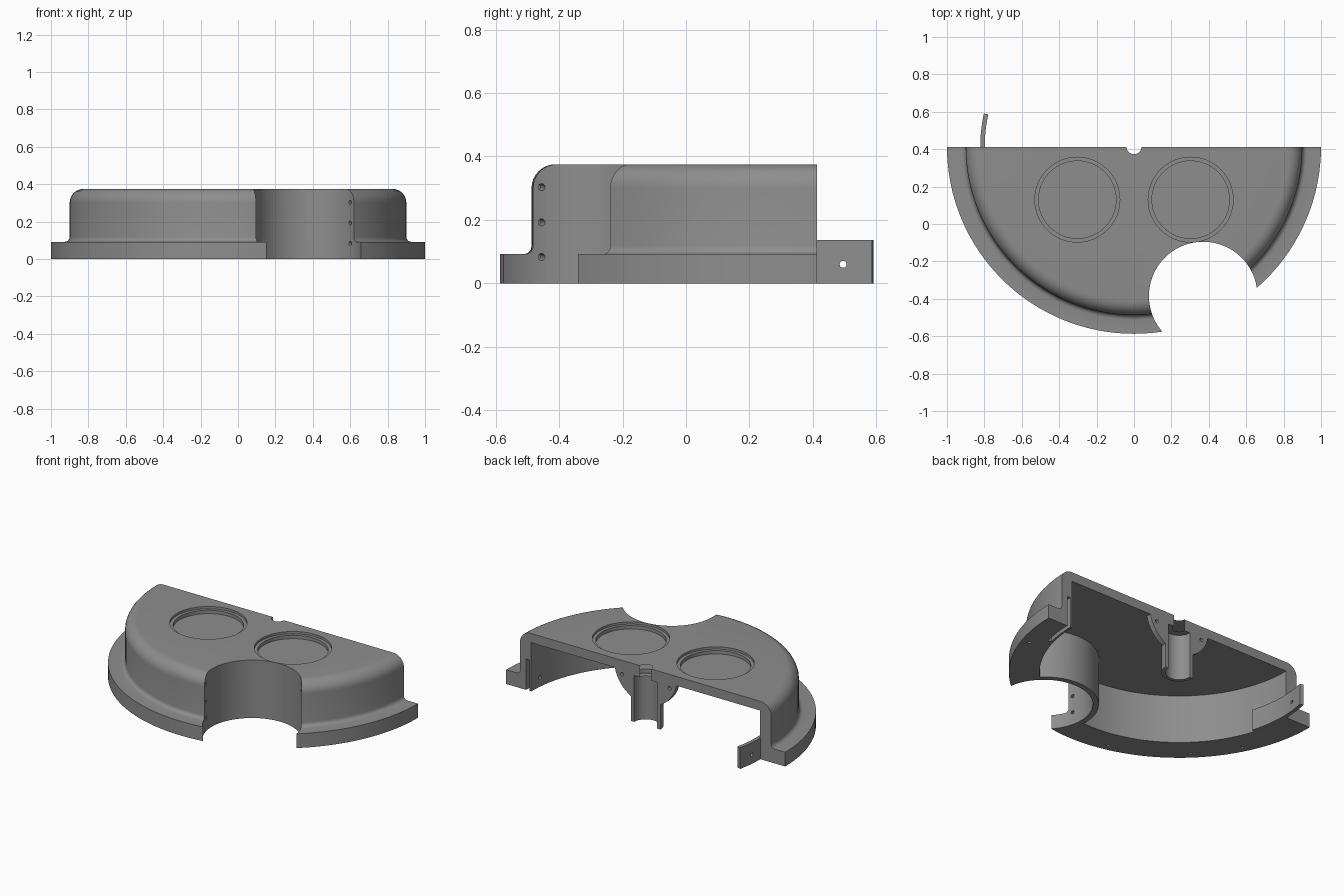
import bpy, bmesh, math
from mathutils import Vector, Matrix

if "Cube" in bpy.data.objects:
    bpy.data.objects.remove(bpy.data.objects["Cube"])

AX = Vector((0, 0.413, 0))        # axis of the half-round housing
PORT = Vector((0.37, -0.385, 0))  # centre of the round side cutout

grey = bpy.data.materials.new("plastic_grey")
grey.diffuse_color = (0.27, 0.27, 0.27, 1)
grey.use_nodes = True
grey.node_tree.nodes["Principled BSDF"].inputs["Base Color"].default_value = grey.diffuse_color


def make(name, bm):
    bmesh.ops.recalc_face_normals(bm, faces=bm.faces)
    me = bpy.data.meshes.new(name)
    bm.to_mesh(me)
    bm.free()
    me.materials.append(grey)
    ob = bpy.data.objects.new(name, me)
    bpy.context.collection.objects.link(ob)
    return ob


def cylinder(name, centre, r, length, axis=(0, 0, 1), n=64):
    """Cylinder centred on a point, along any axis."""
    bm = bmesh.new()
    rot = Vector(axis).to_track_quat('Z', 'Y').to_matrix().to_4x4()
    bmesh.ops.create_cone(bm, cap_ends=True, segments=n, radius1=r, radius2=r,
                          depth=length, matrix=Matrix.Translation(centre) @ rot)
    return make(name, bm)


def upright(name, x, y, r, z0, z1, n=64):
    return cylinder(name, (x, y, (z0 + z1) / 2), r, z1 - z0, n=n)


def box(name, lo, hi):
    bm = bmesh.new()
    lo, hi = Vector(lo), Vector(hi)
    bmesh.ops.create_cube(bm, size=1, matrix=Matrix.Translation((lo + hi) / 2)
                          @ Matrix.Diagonal((*(hi - lo), 1)))
    return make(name, bm)


def sector(name, r0, r1, a0, a1, z0, z1, n=16):
    """Curved bar around the housing axis, angles in degrees."""
    bm = bmesh.new()
    rings = []
    for i in range(n + 1):
        a = math.radians(a0 + (a1 - a0) * i / n)
        d = Vector((math.cos(a), math.sin(a), 0))
        rings.append([bm.verts.new(AX + d * r + Vector((0, 0, z)))
                      for r, z in ((r0, z0), (r1, z0), (r1, z1), (r0, z1))])
    for a, b in zip(rings, rings[1:]):
        for k in range(4):
            bm.faces.new((a[k], a[(k + 1) % 4], b[(k + 1) % 4], b[k]))
    bm.faces.new(rings[0])
    bm.faces.new(rings[-1])
    return make(name, bm)


def combine(ob, other, op):
    """Apply a boolean and remove the helper."""
    m = ob.modifiers.new("bool", 'BOOLEAN')
    m.operation, m.object, m.solver = op, other, 'EXACT'
    dg = bpy.context.evaluated_depsgraph_get()
    me = bpy.data.meshes.new_from_object(ob.evaluated_get(dg))
    ob.modifiers.clear()
    ob.data = me
    bpy.data.objects.remove(other)


# Housing: revolved shell with a flange, foot fillet and rounded shoulder
profile = [(0, 0.315), (0.82, 0.315), (0.82, 0), (1, 0), (1, 0.092)]
for i in range(5):
    a = math.radians(90 * i / 4)
    profile.append((0.925 - 0.025 * math.sin(a), 0.117 - 0.025 * math.cos(a)))
for i in range(9):
    a = math.radians(90 * i / 8)
    profile.append((0.825 + 0.075 * math.cos(a), 0.3 + 0.075 * math.sin(a)))
profile.append((0, 0.375))
bm = bmesh.new()
N = 128
rings = []
for r, z in profile:
    if r == 0:
        rings.append([bm.verts.new(AX + Vector((0, 0, z)))] * N)
    else:
        rings.append([bm.verts.new(AX + Vector((r * math.cos(2 * math.pi * i / N),
                      r * math.sin(2 * math.pi * i / N), z))) for i in range(N)])
for a, b in zip(rings, rings[1:]):
    for i in range(N):
        j = (i + 1) % N
        bm.faces.new(list(dict.fromkeys((a[i], a[j], b[j], b[i]))))
housing = make("housing", bm)

# Inner wall that lines the side cutout
liner = upright("liner", PORT.x, PORT.y, 0.325, 0, 0.345)
combine(liner, upright("limit", AX.x, AX.y, 0.86, -0.1, 0.5, 128), 'INTERSECT')
combine(housing, liner, 'UNION')

# Centre post and the rounded bracket plate behind it
combine(housing, cylinder("plate", (0, 0.415, 0.36), 0.225, 0.07, (0, 1, 0)), 'UNION')
combine(housing, upright("post", 0, AX.y, 0.105, 0, 0.35), 'UNION')

# Cuts: back half, plate overshoot above the lid, side cutout, bores
cuts = [box("back", (-2, AX.y, -1), (2, 3, 1)),
        box("lid_trim", (-0.5, 0, 0.375), (0.5, 1, 1)),
        upright("port", PORT.x, PORT.y, 0.29, -0.2, 0.6, 96),
        upright("bore", 0, AX.y, 0.082, -0.1, 0.3),
        upright("notch", 0, AX.y, 0.04, -0.2, 0.5, 32)]

# Stepped round recesses in the lid and screw holes in the bracket
for s in (-1, 1):
    cuts.append(upright("recess", s * 0.303, 0.13, 0.227, 0.36, 0.5))
    cuts.append(upright("recess_step", s * 0.303, 0.13, 0.207, 0.338, 0.5))
    cuts.append(cylinder("screw", (s * 0.17, 0.4, 0.285), 0.011, 0.12, (0, 1, 0), 16))

# Rows of screw holes through the cutout wall
for deg in (37.6, 194):
    a = math.radians(deg)
    d = Vector((math.cos(a), math.sin(a), 0))
    for z in (0.083, 0.192, 0.303):
        cuts.append(cylinder("wall_hole", PORT + d * 0.3 + Vector((0, 0, z)),
                             0.011, 0.1, d, 16))

# Blind holes under the flange, slot and hole for the mating tab
for deg in (207, 226, 256, 342):
    a = math.radians(deg)
    cuts.append(upright("foot_hole", AX.x + 0.95 * math.cos(a),
                        AX.y + 0.95 * math.sin(a), 0.01, -0.05, 0.05, 16))
cuts.append(sector("tab_slot", 0.833, 0.857, -14, 3, -0.1, 0.2))
cuts.append(cylinder("slot_hole", (0.83, 0.33, 0.06), 0.011, 0.1, (1, 0, 0), 16))
for c in cuts:
    combine(housing, c, 'DIFFERENCE')

# Curved joining tab that reaches past the flat back
tab = sector("joining_tab", 0.798, 0.822, 167.5, 197.5, 0, 0.137)
combine(tab, cylinder("tab_hole", (-0.81, 0.495, 0.06), 0.011, 0.2, (1, 0, 0), 16),
        'DIFFERENCE')

for ob in (housing, tab):
    bpy.ops.object.select_all(action='DESELECT')
    ob.select_set(True)
    bpy.context.view_layer.objects.active = ob
    bpy.ops.object.shade_smooth_by_angle(angle=math.radians(30))
